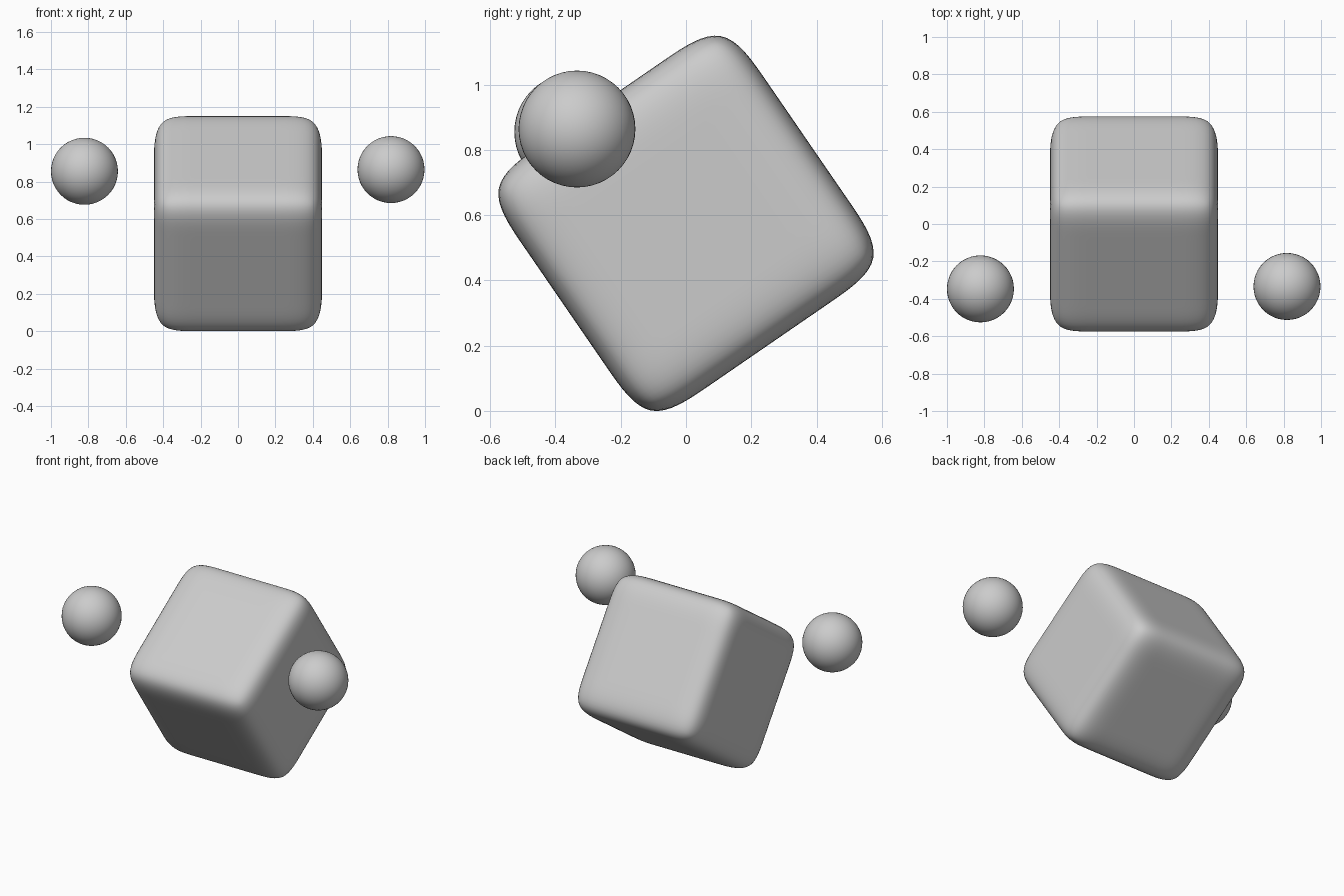
import bpy, bmesh, math

if "Cube" in bpy.data.objects:
    bpy.data.objects.remove(bpy.data.objects["Cube"])

H = 0.45        # half size of the cube
LOOP = 0.225    # distance of the support loops from each edge
TILT = math.radians(34.5)


def smooth(obj):
    for p in obj.data.polygons:
        p.use_smooth = True


# Tilted soft-edged cube: support loops near each edge, then subdivision
bm = bmesh.new()
bmesh.ops.create_cube(bm, size=2 * H)
for axis in range(3):
    for offset in (LOOP - H, 0, H - LOOP):
        co, no = [0, 0, 0], [0, 0, 0]
        co[axis], no[axis] = offset, 1
        bmesh.ops.bisect_plane(bm, geom=bm.verts[:] + bm.edges[:] + bm.faces[:],
                               plane_co=co, plane_no=no)
mesh = bpy.data.meshes.new("body_cube")
bm.to_mesh(mesh)
bm.free()
body = bpy.data.objects.new("body_cube", mesh)
bpy.context.collection.objects.link(body)
body.location = (0, 0, 0.575)
body.rotation_euler = (TILT, 0, 0)
sub = body.modifiers.new("soften", 'SUBSURF')
sub.levels = sub.render_levels = 3
smooth(body)

# Floating balls on either side
for name, loc in (("right_ball", (0.818, -0.334, 0.864)),
                  ("left_ball", (-0.821, -0.347, 0.855))):
    bpy.ops.mesh.primitive_uv_sphere_add(segments=48, ring_count=24,
                                         radius=0.179, location=loc)
    ball = bpy.context.object
    ball.name = name
    smooth(ball)
